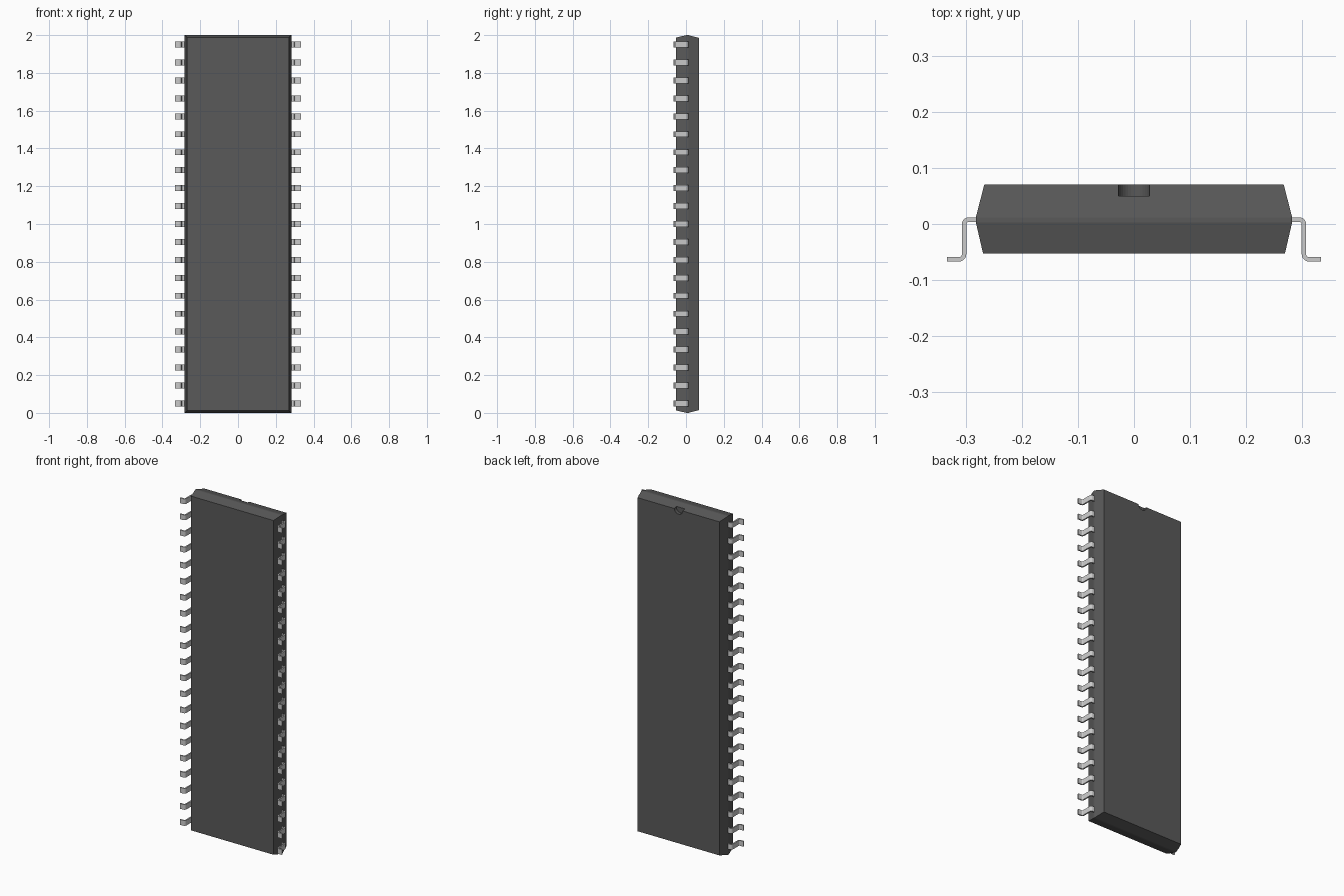
import bpy, bmesh, math

if "Cube" in bpy.data.objects:
    bpy.data.objects.remove(bpy.data.objects["Cube"])

def material(name, rgb):
    m = bpy.data.materials.new(name)
    m.diffuse_color = (*rgb, 1)
    m.use_nodes = True
    m.node_tree.nodes["Principled BSDF"].inputs["Base Color"].default_value = m.diffuse_color
    return m

DARK = material("dark_plastic", (0.1, 0.1, 0.1))
METAL = material("pale_metal", (0.65, 0.65, 0.63))

def mesh_object(name, bm, mat):
    bmesh.ops.recalc_face_normals(bm, faces=bm.faces)
    me = bpy.data.meshes.new(name)
    bm.to_mesh(me)
    bm.free()
    me.materials.append(mat)
    ob = bpy.data.objects.new(name, me)
    bpy.context.collection.objects.link(ob)
    return ob

# Package body: stacked rectangles along y, widest at the belt
bm = bmesh.new()
rings = []
for y, hx, hz in [(-0.053, 0.269, 0.987), (0.003, 0.282, 1.0),
                  (0.012, 0.282, 1.0), (0.07, 0.267, 0.985)]:
    rings.append([bm.verts.new((sx * hx, y, 1 + sz * hz))
                  for sx, sz in ((-1, -1), (1, -1), (1, 1), (-1, 1))])
for a, b in zip(rings, rings[1:]):
    for i in range(4):
        j = (i + 1) % 4
        bm.faces.new((a[i], a[j], b[j], b[i]))
bm.faces.new(rings[0])
bm.faces.new(rings[-1])
body = mesh_object("package_body", bm, DARK)

# Half-round orientation notch at the top of the back face
bpy.ops.mesh.primitive_cylinder_add(vertices=32, radius=0.028, depth=0.06,
                                    location=(0, 0.08, 1.987),
                                    rotation=(math.pi / 2, 0, 0))
cutter = bpy.context.object
cutter.name = "notch_cutter"
cutter.data.materials.append(DARK)
cut = body.modifiers.new("notch", 'BOOLEAN')
cut.operation = 'DIFFERENCE'
cut.solver = 'EXACT'
cut.object = cutter
bpy.context.view_layer.objects.active = body
bpy.ops.object.modifier_apply(modifier="notch")
bpy.data.objects.remove(cutter)

# Gull-wing lead cross-section: left and right edges of a bent strip
def bend(cx, cy, r, a0, a1, steps=5):
    return [(cx + r * math.cos(math.radians(a0 + (a1 - a0) * i / steps)),
             cy + r * math.sin(math.radians(a0 + (a1 - a0) * i / steps)))
            for i in range(steps + 1)]

def strip(r1, r2, y0, y1):
    return ([(0.27, y0)] + bend(0.294, -0.001, r1, 90, 0)
            + bend(0.312, -0.054, r2, 180, 270) + [(0.333, y1)])

outer = strip(0.013, 0.005, 0.012, -0.059)
inner = strip(0.005, 0.013, 0.004, -0.067)

# All leads on the right, mirrored to the left
bm = bmesh.new()
COUNT, PITCH, HALF = 21, 0.095, 0.0155
for k in range(COUNT):
    z = 1 + (k - (COUNT - 1) / 2) * PITCH
    sections = [[bm.verts.new((p[0], p[1], zz))
                 for p, zz in ((o, z - HALF), (o, z + HALF), (i, z + HALF), (i, z - HALF))]
                for o, i in zip(outer, inner)]
    for a, b in zip(sections, sections[1:]):
        for i in range(4):
            j = (i + 1) % 4
            bm.faces.new((a[i], a[j], b[j], b[i]))
    bm.faces.new(sections[0])
    bm.faces.new(sections[-1])
leads = mesh_object("leads", bm, METAL)
leads.modifiers.new("mirror", 'MIRROR').use_axis[0] = True
bpy.ops.object.select_all(action='DESELECT')
leads.select_set(True)
bpy.context.view_layer.objects.active = leads
bpy.ops.object.shade_smooth_by_angle(angle=math.radians(30))
